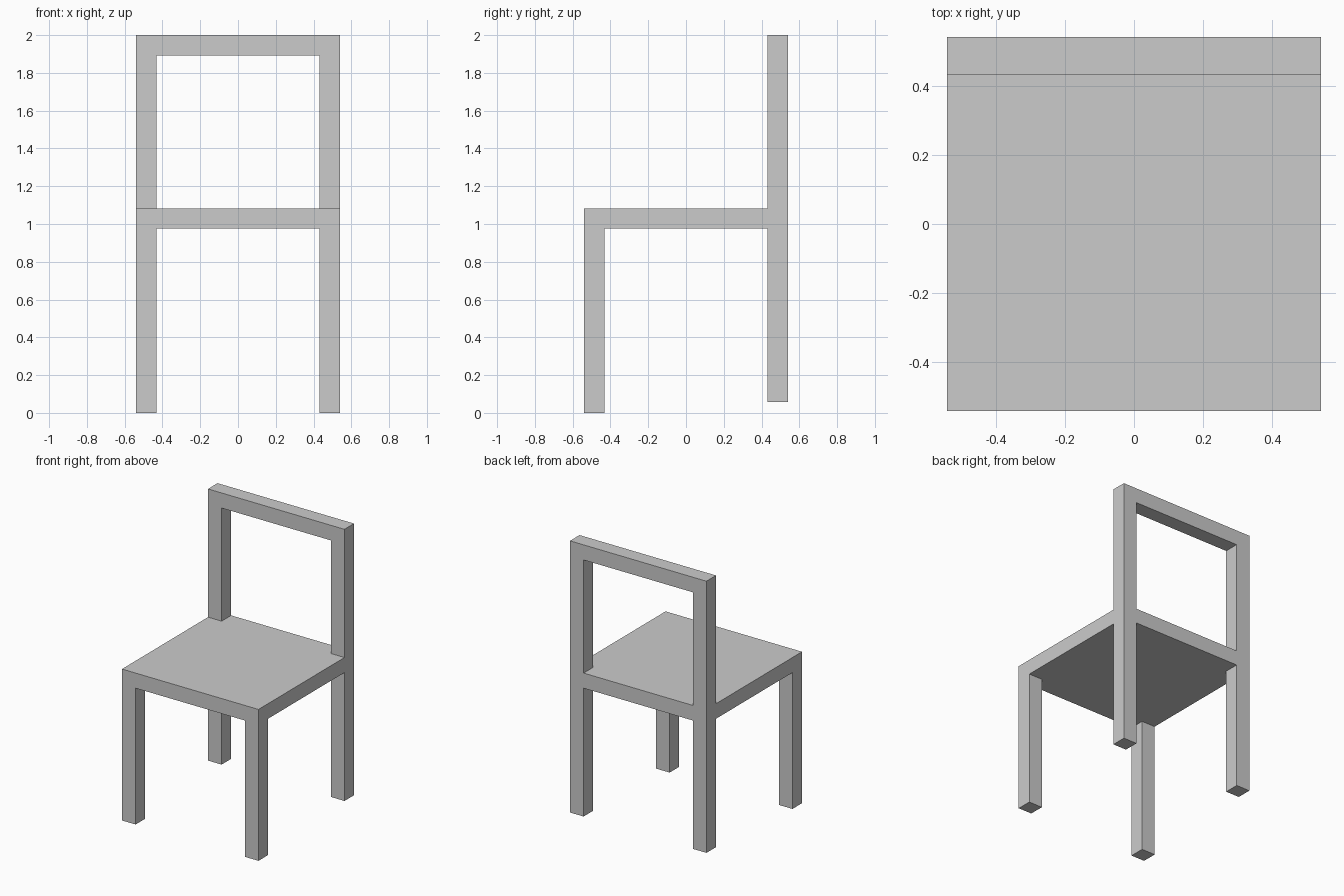
import bpy, bmesh
from mathutils import Vector

if "Cube" in bpy.data.objects:
    bpy.data.objects.remove(bpy.data.objects["Cube"])

HALF, INNER = 0.54, 0.432            # outer and inner half width
SEAT_LOW, SEAT_TOP = 0.975, 1.083
RAIL_LOW, TOP = 1.892, 2.0
BACK_FOOT = 0.057                    # back feet end slightly above the front feet
MID = (HALF + INNER) / 2

bm = bmesh.new()


def face_at(*point):
    return min(bm.faces, key=lambda f: (f.calc_center_median() - Vector(point)).length)


def extrude_to(face, z):
    """Extrude a horizontal face straight up or down to height z."""
    new = bmesh.ops.extrude_discrete_faces(bm, faces=[face])["faces"][0]
    for v in new.verts:
        v.co.z = z
    return new


# Seat slab, cut so that every corner has a square face for a leg
bmesh.ops.create_cube(bm, size=1)
for v in bm.verts:
    v.co = (v.co.x * 2 * HALF, v.co.y * 2 * HALF, SEAT_TOP if v.co.z > 0 else SEAT_LOW)
for axis in (Vector((1, 0, 0)), Vector((0, 1, 0))):
    for side in (-1, 1):
        bmesh.ops.bisect_plane(bm, geom=bm.verts[:] + bm.edges[:] + bm.faces[:],
                               plane_co=axis * INNER * side, plane_no=axis)

for side in (-1, 1):
    # Front and back legs
    extrude_to(face_at(side * MID, -MID, SEAT_LOW), 0)
    extrude_to(face_at(side * MID, MID, SEAT_LOW), BACK_FOOT)
    # Back posts, with a top block for the rail
    post = extrude_to(face_at(side * MID, MID, SEAT_TOP), RAIL_LOW)
    extrude_to(post, TOP)

# Top rail bridging the two posts
ends = [face_at(side * INNER, MID, (RAIL_LOW + TOP) / 2) for side in (-1, 1)]
edges = [e for f in ends for e in f.edges]
bmesh.ops.delete(bm, geom=ends, context="FACES_ONLY")
bmesh.ops.bridge_loops(bm, edges=edges)

bmesh.ops.recalc_face_normals(bm, faces=bm.faces[:])
mesh = bpy.data.meshes.new("chair_frame")
bm.to_mesh(mesh)
bm.free()
bpy.context.collection.objects.link(bpy.data.objects.new("chair_frame", mesh))
